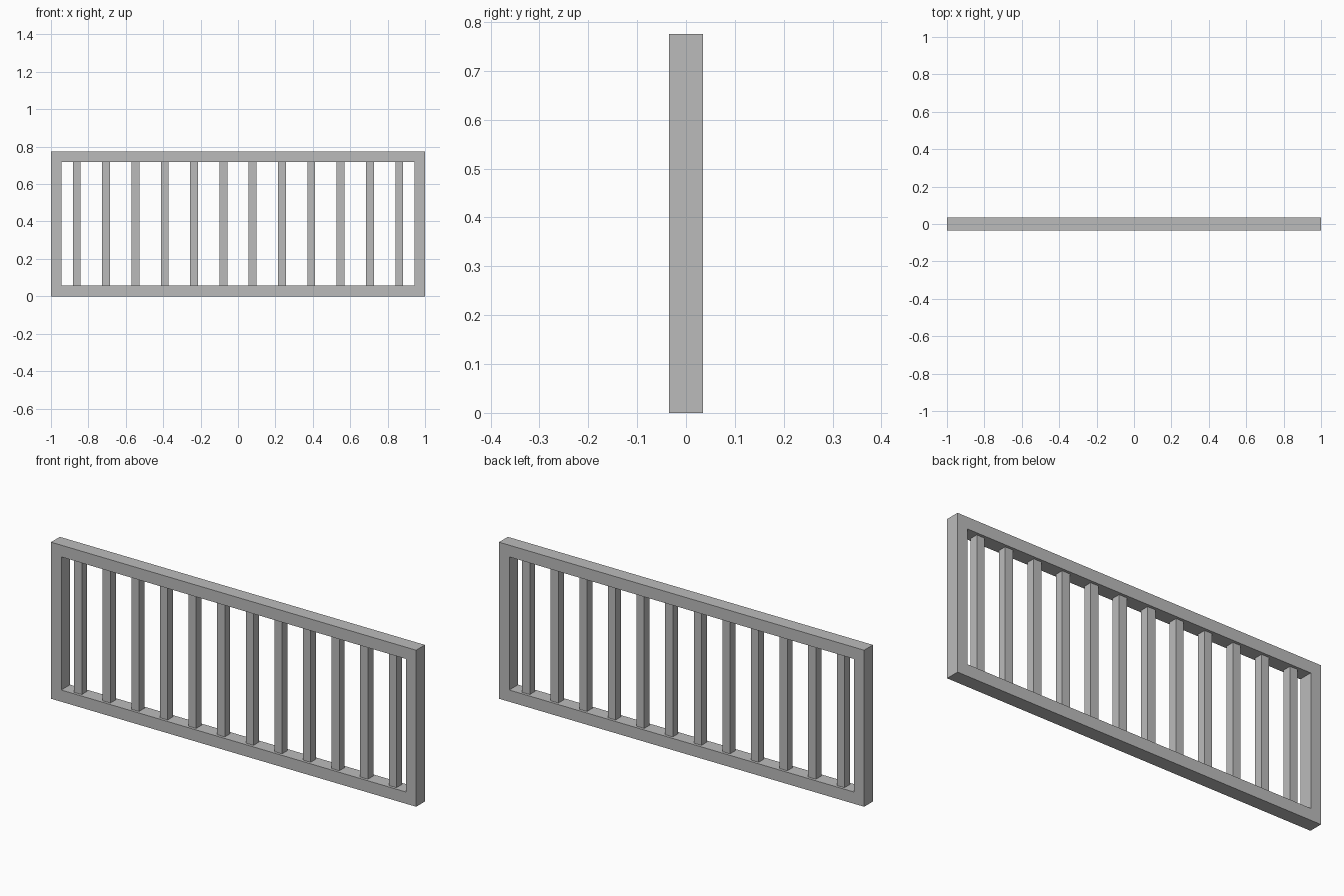
import bpy, bmesh

if "Cube" in bpy.data.objects:
    bpy.data.objects.remove(bpy.data.objects["Cube"])

HALF_L, HEIGHT, DEPTH = 1.0, 0.775, 0.069
STILE, RAIL = 0.056, 0.058
BAR, BAR_COUNT, BAR_END = 0.042, 12, 0.862

grey = bpy.data.materials.new("plain grey")
grey.diffuse_color = (0.5, 0.5, 0.5, 1)
grey.use_nodes = True
grey.node_tree.nodes["Principled BSDF"].inputs["Base Color"].default_value = grey.diffuse_color


def add_object(name, bm):
    bmesh.ops.recalc_face_normals(bm, faces=bm.faces)
    mesh = bpy.data.meshes.new(name)
    bm.to_mesh(mesh)
    bm.free()
    mesh.materials.append(grey)
    obj = bpy.data.objects.new(name, mesh)
    bpy.context.collection.objects.link(obj)
    return obj


def rectangle(bm, x, z0, z1):
    y = -DEPTH / 2
    return [bm.verts.new((px, y, pz)) for px, pz in ((-x, z0), (x, z0), (x, z1), (-x, z1))]


# Frame: a mitred rectangular ring extruded through its depth
bm = bmesh.new()
outer = rectangle(bm, HALF_L, 0, HEIGHT)
inner = rectangle(bm, HALF_L - STILE, RAIL, HEIGHT - RAIL)
for i in range(4):
    j = (i + 1) % 4
    bm.faces.new((outer[i], outer[j], inner[j], inner[i]))
ring = bmesh.ops.extrude_face_region(bm, geom=bm.faces[:], use_keep_orig=True)
moved = [g for g in ring["geom"] if isinstance(g, bmesh.types.BMVert)]
bmesh.ops.translate(bm, verts=moved, vec=(0, DEPTH, 0))
add_object("railing_frame", bm)

# Balusters: evenly spaced square bars between the rails
for i in range(BAR_COUNT):
    x = -BAR_END + 2 * BAR_END * i / (BAR_COUNT - 1)
    bm = bmesh.new()
    bmesh.ops.create_cube(bm, size=1)
    bmesh.ops.scale(bm, verts=bm.verts, vec=(BAR, BAR, HEIGHT - 2 * RAIL))
    bar = add_object(f"baluster_{i + 1}", bm)
    bar.location = (x, 0, HEIGHT / 2)
